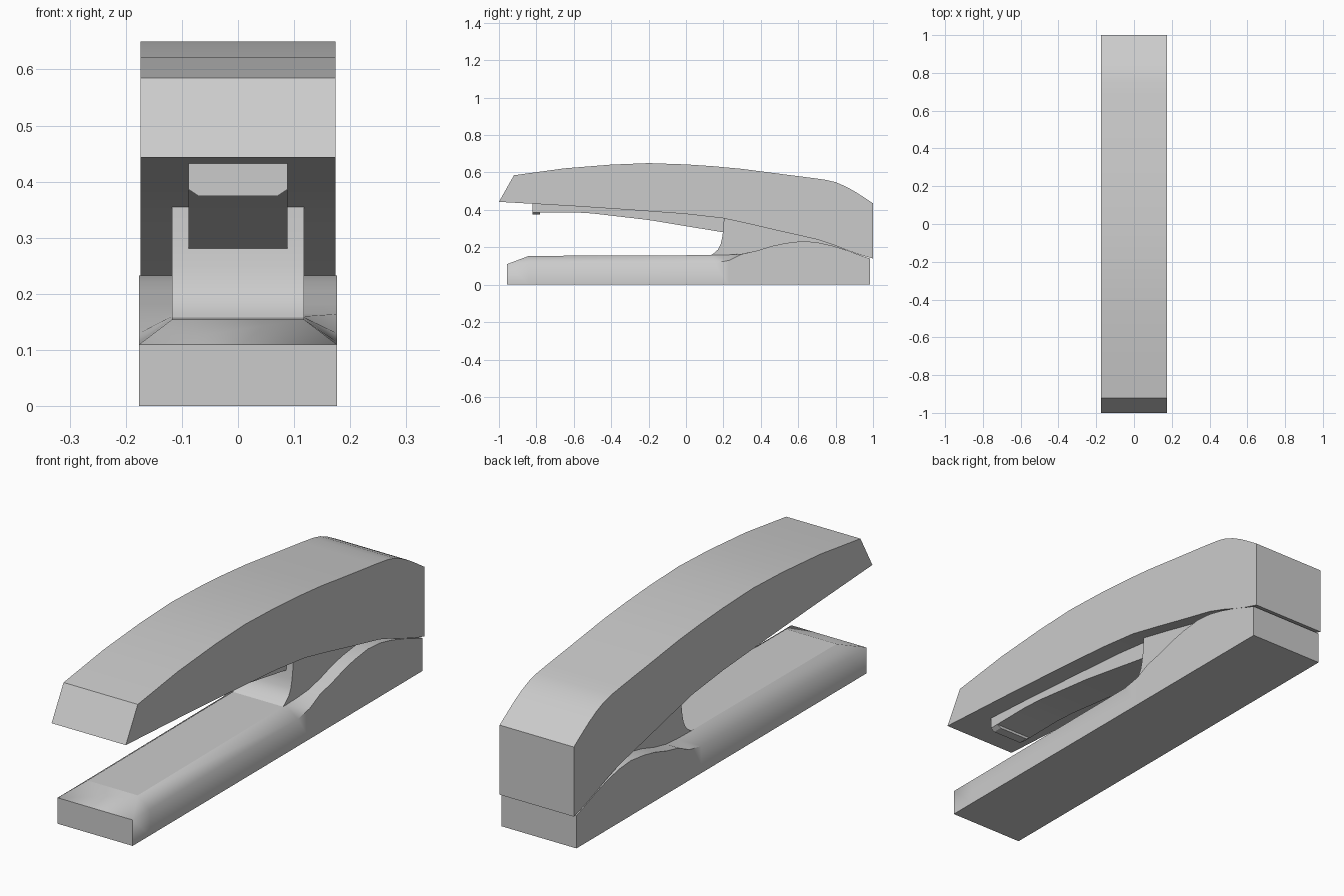
import bpy, bmesh, math

if "Cube" in bpy.data.objects:
    bpy.data.objects.remove(bpy.data.objects["Cube"])


def finish(name, bm, angle=30, sharp=None):
    bmesh.ops.recalc_face_normals(bm, faces=bm.faces)
    if sharp:
        for e in bm.edges:
            e.smooth = not sharp(e)
    me = bpy.data.meshes.new(name)
    bm.to_mesh(me)
    bm.free()
    ob = bpy.data.objects.new(name, me)
    bpy.context.collection.objects.link(ob)
    bpy.ops.object.select_all(action='DESELECT')
    ob.select_set(True)
    bpy.context.view_layer.objects.active = ob
    bpy.ops.object.shade_smooth_by_angle(angle=math.radians(angle))
    return ob


def prism(name, profile, half):
    """Side profile (y, z) extruded across x."""
    bm = bmesh.new()
    a, b = [[bm.verts.new((x, y, z)) for y, z in profile] for x in (-half, half)]
    bm.faces.new(a)
    bm.faces.new(b)
    for i in range(len(a)):
        j = (i + 1) % len(a)
        bm.faces.new((a[i], a[j], b[j], b[i]))
    return finish(name, bm)


def loft(name, sections, angle=30, sharp=None):
    """Skin a row of closed cross-sections and cap both ends."""
    bm = bmesh.new()
    rings = [[bm.verts.new(p) for p in s] for s in sections]
    for r, s in zip(rings, rings[1:]):
        for i in range(len(r)):
            j = (i + 1) % len(r)
            bm.faces.new((r[i], r[j], s[j], s[i]))
    bm.faces.new(rings[0])
    bm.faces.new(rings[-1])
    bmesh.ops.remove_doubles(bm, verts=bm.verts, dist=1e-5)
    return finish(name, bm, angle, sharp)


# Arched upper handle
under = [(-1, .443), (-.6, .42), (-.3, .4), (0, .378), (.2, .355), (.35, .322),
         (.5, .287), (.7, .242), (.79, .212), (.86, .185)]
over = [(1, .435), (.95, .468), (.9, .5), (.85, .527), (.8, .548), (.75, .56),
        (.68, .57), (.5, .593), (.3, .619), (.15, .633), (0, .643), (-.2, .65),
        (-.4, .642), (-.65, .622), (-.92, .585)]
prism("upper_handle", under + [(.93, .16), (1, .14)] + over, .174)

# Staple magazine hanging under the handle, with its small nose
prism("magazine", [(-.82, .44), (-.82, .385), (-.6, .387), (-.5, .381), (-.2, .346),
                   (.2, .28), (.3, .265), (.3, .345), (0, .39), (-.4, .42)], .088)
loft("magazine_nose", [[(-.088, y, .4), (-.088, y, .386), (-.07, y, .374),
                        (.07, y, .374), (.088, y, .386), (.088, y, .4)]
                       for y in (-.822, -.78)])

# Hinge post filling the space between base and handle
prism("hinge_post", [(.12, .15), (.145, .165), (.17, .187), (.185, .215), (.193, .25),
                     (.2, .3), (.203, .362), (.35, .33), (.5, .295), (.7, .25),
                     (.86, .19), (.86, .13)], .118)

# Base: y, shoulder height, top height, half width of the top
stations = [(-.957, .11, .11, .176), (-.84, .11, .154, .118), (.15, .115, .158, .118),
            (.23, .13, .16, .118), (.3, .164, .165, .118), (.38, .182, .182, .118),
            (.46, .207, .207, .118), (.53, .222, .222, .118), (.62, .233, .233, .118),
            (.7, .227, .227, .118), (.78, .209, .209, .118), (.86, .184, .184, .118),
            (.93, .158, .158, .118), (.985, .139, .139, .118)]
loft("base", [[(-.176, y, 0), (-.176, y, s), (-w, y, t), (w, y, t), (.176, y, s), (.176, y, 0)]
              for y, s, t, w in stations], 56,
     lambda e: all(abs(abs(v.co.x) - .118) < .001 for v in e.verts))
